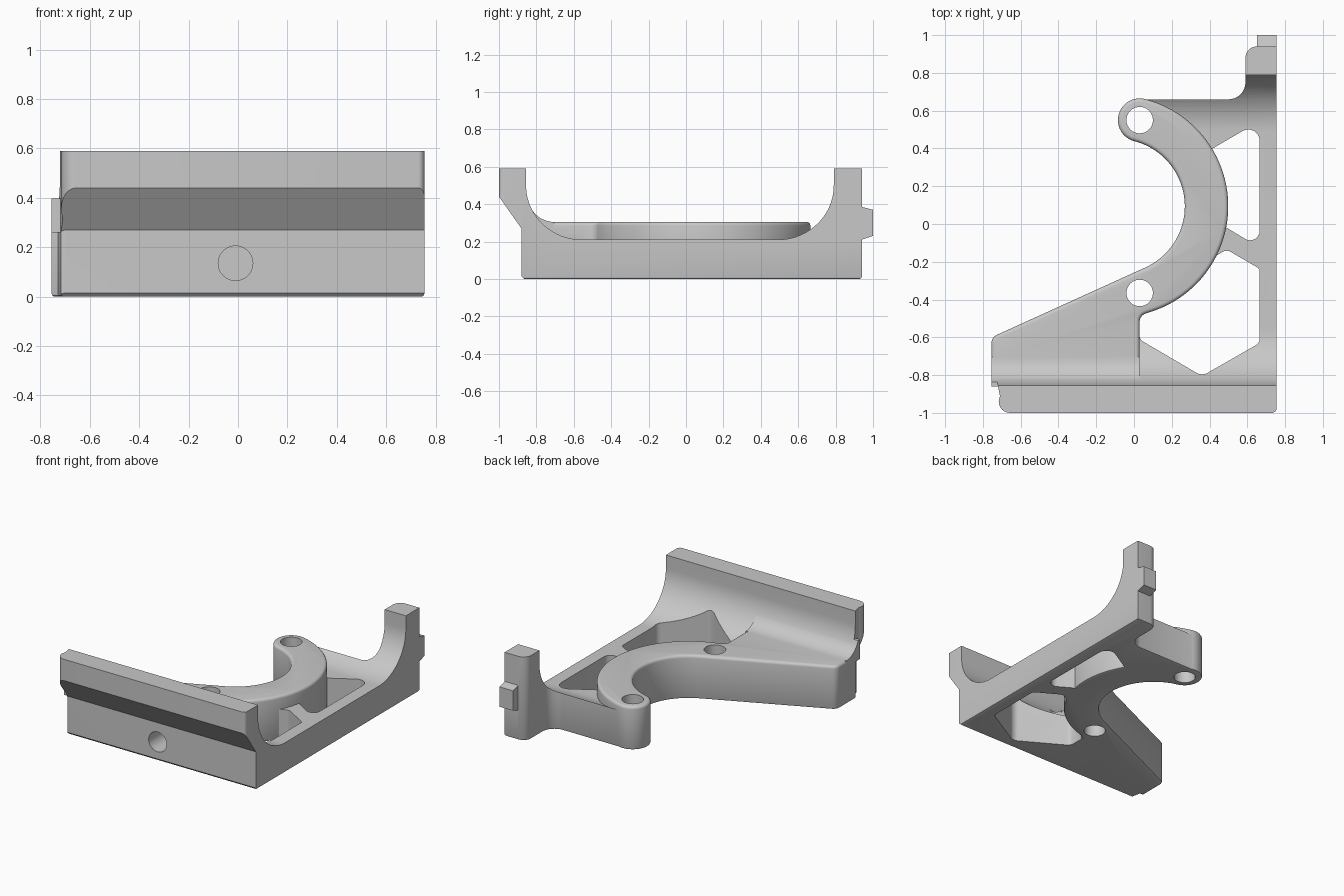
import bpy, bmesh
from math import cos, sin, radians
from mathutils import Vector

if "Cube" in bpy.data.objects:
    bpy.data.objects.remove(bpy.data.objects["Cube"])

grey = bpy.data.materials.new("light grey")
grey.use_nodes = True
COLOUR = (0.58, 0.58, 0.58, 1)
grey.diffuse_color = COLOUR
grey.node_tree.nodes["Principled BSDF"].inputs["Base Color"].default_value = COLOUR


def arc(cx, cy, rx, a0, a1, n=16, ry=None):
    ry = ry or rx
    angles = [radians(a0 + (a1 - a0) * i / n) for i in range(n + 1)]
    return [(cx + rx * cos(a), cy + ry * sin(a)) for a in angles]


def rounded(points, n=8):
    """Outline whose corners given as (x, y, r) are filleted."""
    out = []
    for i, p in enumerate(points):
        if len(p) == 2:
            out.append(p)
            continue
        c = Vector(p[:2])
        u = (Vector(points[i - 1][:2]) - c).normalized()
        v = (Vector(points[(i + 1) % len(points)][:2]) - c).normalized()
        half = u.angle(v) / 2
        mid = c + (u + v).normalized() * (p[2] / sin(half))
        t = p[2] * cos(half) / sin(half)
        start, end = c + u * t - mid, c + v * t - mid
        for k in range(n + 1):
            d = start.normalized().slerp(end.normalized(), k / n)
            out.append(tuple(mid + d * p[2]))
    return out


def prism(name, outline, lo, hi, axis="Z", top=0, bottom=0):
    """Extrude an outline along an axis, with optional rounded rims."""
    pts = []
    for p in outline:
        if not pts or (Vector(p) - Vector(pts[-1])).length > 0.002:
            pts.append(p)
    if (Vector(pts[0]) - Vector(pts[-1])).length < 0.002:
        pts.pop()
    place = {"Z": lambda a, b, h: (a, b, h),
             "X": lambda a, b, h: (h, a, b),
             "Y": lambda a, b, h: (a, h, b)}[axis]
    bm = bmesh.new()
    rings = [[bm.verts.new(place(a, b, h)) for a, b in pts] for h in (lo, hi)]
    for ring in rings:
        bm.faces.new(ring)
    for i in range(len(pts)):
        j = (i + 1) % len(pts)
        bm.faces.new((rings[0][i], rings[0][j], rings[1][j], rings[1][i]))
    bmesh.ops.recalc_face_normals(bm, faces=bm.faces)
    if bm.calc_volume(signed=True) < 0:
        bmesh.ops.reverse_faces(bm, faces=bm.faces)
    for size, h, seg in ((top, hi, 4), (bottom, lo, 2)):
        if size:
            rim = [e for e in bm.edges if all(abs(v.co.z - h) < 1e-5 for v in e.verts)]
            bmesh.ops.bevel(bm, geom=rim, offset=size, segments=seg,
                            profile=0.5, affect="EDGES")
    mesh = bpy.data.meshes.new(name)
    bm.to_mesh(mesh)
    bm.free()
    mesh.materials.append(grey)
    ob = bpy.data.objects.new(name, mesh)
    bpy.context.collection.objects.link(ob)
    return ob


def combine(ob, other, operation):
    mod = ob.modifiers.new("combine", "BOOLEAN")
    mod.operation, mod.object, mod.solver = operation, other, "EXACT"
    bpy.context.view_layer.objects.active = ob
    bpy.ops.object.modifier_apply(modifier=mod.name)
    bpy.data.objects.remove(other)


# Shared arc of the curved arm
CX, CY, R_OUT, R_IN = -0.087, 0.094, 0.586, 0.356
EDGE = 0.755

# Side profile: front lip, coved floor, rear post
profile = [(-0.865, -0.05), (-0.865, 0), (-0.88, 0.015), (-0.88, 0.27),
           (-1.05, 0.511), (-1.05, 0.59), (-0.855, 0.59)]
profile += arc(-0.555, 0.5, 0.3, 180, 270, 20, 0.29)
profile += arc(0.49, 0.5, 0.3, 270, 360, 20, 0.29)
profile += [(0.79, 0.59), (1.1, 0.59), (1.1, -0.05)]

# Plan outline of the frame, trimmed by the side profile
plan = rounded([(-EDGE, -1, 0.06), (EDGE, -1, 0.025), (EDGE, 0.94),
                (0.59, 0.94, 0.06), (0.59, 0.66, 0.09), (0.05, 0.66), (0.05, 0.55)])
plan += arc(CX, CY, 0.465, 70, -70, 24) + [(-0.6, -0.65), (-EDGE, -0.68)]
bracket = prism("bracket", plan, 0, 0.7, bottom=0.012)
combine(bracket, prism("profile", profile, -1, 1, "X"), "INTERSECT")

# Rounded lower front corner beneath the sloping lip
corner = prism("corner_cutter", [(-0.8, -0.82), (-0.8, -0.89), (-0.695, -0.89)]
               + arc(-0.695, -0.82, 0.06, 270, 180, 10), -0.1, 0.3)
for v in corner.data.vertices:
    if v.co.z > 0:
        v.co.z = 0.44 - 1.417 * (v.co.y + 1)
combine(bracket, corner, "DIFFERENCE")

# Two lightening windows
windows = [
    [(0.665, -0.125, 0.05), (0.665, 0.545, 0.06), (0.40, 0.39), (0.40, 0.035)],
    [(0.665, -0.237, 0.025), (0.665, -0.63, 0.04), (0.36, -0.805, 0.06),
     (0.027, -0.61, 0.05), (0.027, -0.42), (0.3, -0.25), (0.49, -0.135, 0.04)],
]
for w in windows:
    combine(bracket, prism("window_cutter", rounded(w), -0.1, 0.5), "DIFFERENCE")

# Raised curved arm with its wing
arm = arc(CX, CY, R_OUT, -72, 75.6, 48)
arm += arc(0.03, 0.55, 0.115, 75.6, 255.6, 24)
arm += arc(CX, CY, R_IN, 75.6, -65.8, 36)
tail = rounded([arm[-1], (-EDGE, -0.6, 0.05), (-EDGE, -0.81), (0.03, -0.81),
                (0.03, -0.485, 0.045), arm[0]])
combine(bracket, prism("arm", arm + tail[1:-1], 0, 0.305, top=0.02, bottom=0.012), "UNION")

# Soft cove between wing and front lip
cove = arc(-0.705, 0.445, 0.14, 200, 270, 10) + [(-0.705, 0.26), (-0.86, 0.26), (-0.86, 0.397)]
combine(bracket, prism("cove", cove, -EDGE, 0.03, "X"), "UNION")

# Tapered locating tab on the rear post
tab = [(0.9, 0.21), (0.94, 0.21), (1, 0.23), (1, 0.37), (0.94, 0.385), (0.9, 0.385)]
combine(bracket, prism("tab", tab, 0.65, EDGE, "X"), "UNION")

# Screw holes and blind front hole
for y in (0.55, -0.365):
    combine(bracket, prism("screw_cutter", arc(0.03, y, 0.07, 0, 360, 40), -0.1, 0.5), "DIFFERENCE")
combine(bracket, prism("front_cutter", arc(-0.01, 0.135, 0.07, 0, 360, 40), -1.1, -0.65, "Y"), "DIFFERENCE")

bpy.ops.object.select_all(action="DESELECT")
bracket.select_set(True)
bpy.context.view_layer.objects.active = bracket
bpy.ops.object.shade_smooth_by_angle(angle=radians(30))
